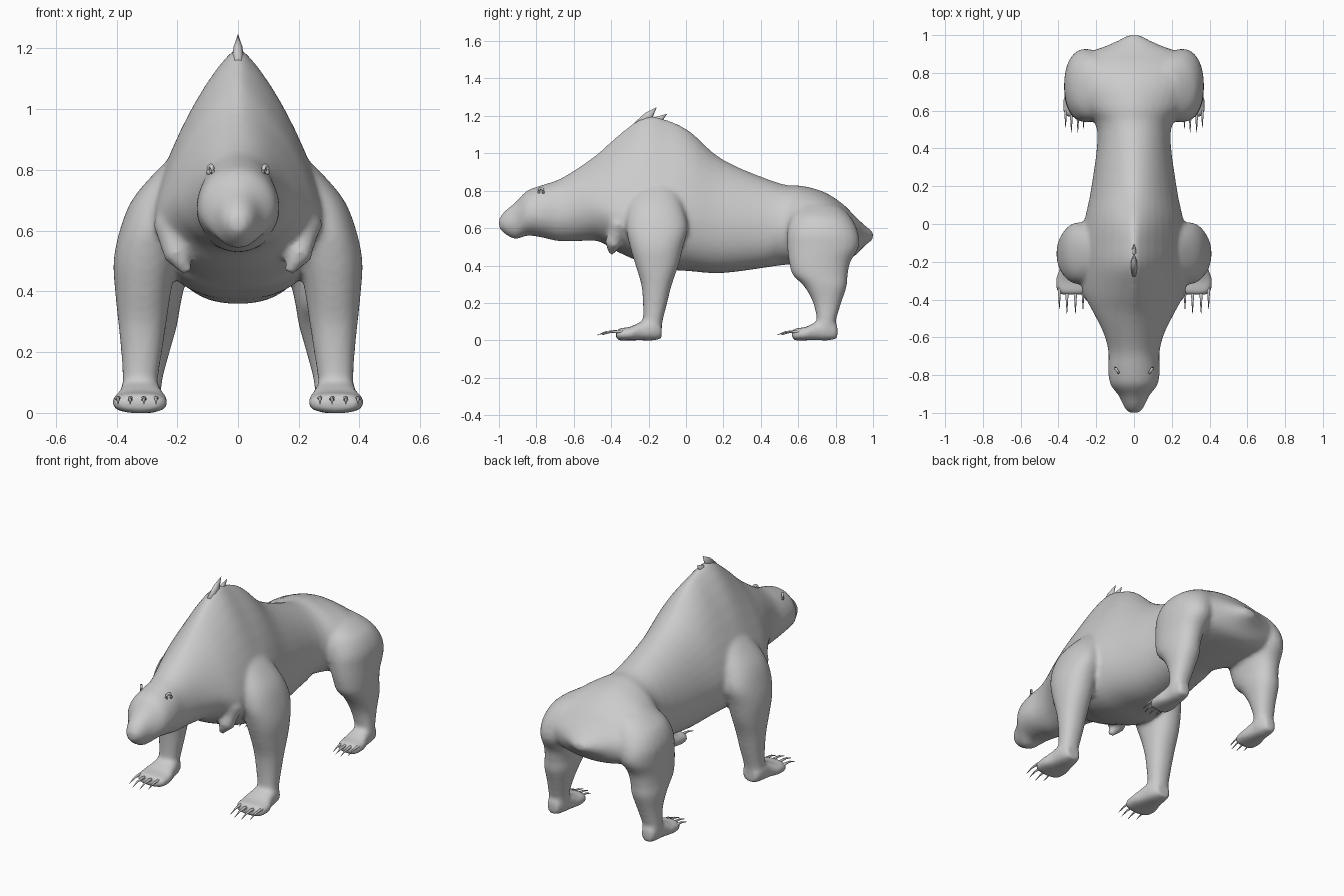
import bpy, bmesh, math
from mathutils import Vector

cube = bpy.data.objects.get("Cube")
if cube:
    bpy.data.objects.remove(cube, do_unlink=True)

fur = bpy.data.materials.new("grey_fur")
fur.use_nodes = True
fur.diffuse_color = (0.6, 0.6, 0.6, 1)
fur.node_tree.nodes["Principled BSDF"].inputs["Base Color"].default_value = (0.6, 0.6, 0.6, 1)


def dense(rows, steps=4):
    """Catmull-Rom interpolation of station rows."""
    out = []
    for i in range(len(rows) - 1):
        quad = list(zip(rows[max(i - 1, 0)], rows[i], rows[i + 1], rows[min(i + 2, len(rows) - 1)]))
        for k in range(steps):
            t = k / steps
            out.append([b + 0.5 * t * (c - a + t * (2*a - 5*b + 4*c - d + t * (3*(b - c) + d - a)))
                        for a, b, c, d in quad])
    return out + [list(rows[-1])]


def power(value, roundness):
    return math.copysign(abs(value) ** (2 / roundness), value)


def loft(bm, rings):
    """Skin closed rings and cap both ends."""
    loops = [[bm.verts.new(point) for point in ring] for ring in rings]
    count = len(loops[0])
    for near, far in zip(loops, loops[1:]):
        for i in range(count):
            j = (i + 1) % count
            bm.faces.new((near[i], near[j], far[j], far[i]))
    bm.faces.new(loops[0])
    bm.faces.new(loops[-1])


def angles(count):
    return [math.tau * (i + 0.5) / count for i in range(count)]


def trunk_ring(y, bottom, top, width, middle, top_roundness):
    """Cross-section with a peaked or round back and a fuller belly."""
    belly_roundness = 2.4 if -.25 < y < .45 else 2
    ring = []
    for angle in angles(40):
        across, up = math.cos(angle), math.sin(angle)
        if up > 0:
            roundness, height = top_roundness, top - middle
        else:
            roundness, height = belly_roundness, middle - bottom
        ring.append((width * power(across, roundness), y, middle + height * power(up, roundness)))
    return ring


def box_ring(u_min, u_max, v_min, v_max, place, roundness=2.2):
    """Rounded ring filling the given bounds."""
    ring = []
    for angle in angles(24):
        u = (u_min + u_max + (u_max - u_min) * power(math.cos(angle), roundness)) / 2
        v = (v_min + v_max + (v_max - v_min) * power(math.sin(angle), roundness)) / 2
        ring.append(place(u, v))
    return ring


def tube(bm, points, radii, sides=8, side=1):
    """Tapered tube through points."""
    path = [Vector((x * side, y, z)) for x, y, z in points]
    rings = []
    for i, point in enumerate(path):
        direction = path[min(i + 1, len(path) - 1)] - path[max(i - 1, 0)]
        turn = direction.to_track_quat('Z', 'Y')
        rings.append([point + turn @ Vector((math.cos(angle), math.sin(angle), 0)) * radii[i]
                      for angle in angles(sides)])
    loft(bm, rings)


def finish(bm, name, mirror=False):
    """Turn the mesh into a smooth, fur-coloured object."""
    bmesh.ops.recalc_face_normals(bm, faces=bm.faces)
    mesh = bpy.data.meshes.new(name)
    bm.to_mesh(mesh)
    bm.free()
    mesh.materials.append(fur)
    mesh.polygons.foreach_set("use_smooth", [True] * len(mesh.polygons))
    obj = bpy.data.objects.new(name, mesh)
    bpy.context.collection.objects.link(obj)
    if mirror:
        obj.modifiers.new("mirror", 'MIRROR')
    return obj


# Trunk, neck and head: y, bottom, top, half width, widest height, roundness of the back
trunk = [
    (-1, .6, .65, .025, .63, 2),
    (-.97, .57, .69, .052, .63, 2),
    (-.91, .54, .74, .08, .64, 2),
    (-.85, .56, .8, .125, .67, 2),
    (-.77, .55, .83, .137, .67, 2),
    (-.68, .53, .86, .135, .67, 2),
    (-.58, .53, .92, .16, .7, 1.8),
    (-.47, .53, 1, .215, .7, 1.5),
    (-.36, .47, 1.1, .27, .66, 1.35),
    (-.22, .41, 1.2, .285, .65, 1.3),
    (-.1, .38, 1.18, .285, .65, 1.3),
    (.02, .37, 1.12, .262, .64, 1.45),
    (.2, .36, .965, .225, .61, 1.7),
    (.5, .4, .84, .195, .6, 1.9),
    (.62, .41, .827, .29, .58, 1.7),
    (.74, .42, .793, .352, .57, 1.7),
    (.84, .43, .728, .335, .56, 1.8),
    (.9, .45, .667, .26, .56, 1.9),
    (.95, .5, .62, .13, .56, 2),
    (1, .54, .58, .03, .56, 2),
]
# Legs: z, then bounds in x and y
front_leg = [
    (.04, .27, .38, -.24, -.13), (.1, .265, .38, -.23, -.125),
    (.2, .25, .385, -.23, -.1), (.3, .235, .395, -.24, -.075),
    (.4, .22, .405, -.27, -.04), (.5, .2, .41, -.3, -.015),
    (.6, .19, .39, -.32, .01), (.7, .16, .35, -.31, -.01),
    (.79, .12, .275, -.28, -.04), (.86, .09, .2, -.24, -.08),
]
rear_leg = [
    (.04, .25, .36, .69, .79), (.1, .25, .36, .7, .8),
    (.2, .225, .36, .68, .83), (.29, .2, .37, .63, .86),
    (.35, .19, .37, .57, .865), (.42, .175, .37, .55, .88),
    (.5, .15, .37, .54, .925), (.58, .12, .365, .54, .92),
    (.66, .08, .325, .56, .88), (.72, .06, .24, .6, .82),
]
# Paw: y, then bounds in x and z
front_paw = [
    (-.375, .27, .38, .015, .045), (-.36, .24, .405, 0, .063),
    (-.3, .23, .416, 0, .072), (-.24, .245, .395, 0, .1),
    (-.17, .26, .385, 0, .12), (-.13, .28, .37, .01, .08),
]
REAR_SHIFT = .94


def rear_x(x):
    """The hind paws are narrower and nearer the middle."""
    return .305 + (x - .32) * .76


rear_paw = [(y + REAR_SHIFT, rear_x(inner), rear_x(outer), low, high)
            for y, inner, outer, low, high in front_paw]

bm = bmesh.new()
loft(bm, [trunk_ring(*row) for row in dense(trunk)])
for side in (1, -1):
    for leg in (front_leg, rear_leg):
        loft(bm, [box_ring(*row[1:], lambda u, v: (side * u, v, row[0])) for row in dense(leg)])
    for paw in (front_paw, rear_paw):
        loft(bm, [box_ring(*row[1:], lambda u, v: (side * u, row[0], v), 2.6) for row in dense(paw)])
    # Hanging fur on the chest
    tube(bm, [(.215, -.33, .76), (.225, -.36, .62), (.2, -.39, .52), (.165, -.4, .46)],
         [.02, .055, .045, .015], 12, side)
body = finish(bm, "body")
remesh = body.modifiers.new("blend", 'REMESH')
remesh.mode = 'VOXEL'
remesh.voxel_size = .012
remesh.use_smooth_shade = True
relax = body.modifiers.new("relax", 'SMOOTH')
relax.factor = .5
relax.iterations = 9

# Claws, four to a paw
claw_path = [(-.34, .04), (-.385, .048), (-.43, .044), (-.475, .028)]
for name, shift, place in (("front_claws", 0, lambda x: x), ("rear_claws", REAR_SHIFT + .02, rear_x)):
    bm = bmesh.new()
    for x, setback in ((.27, .02), (.31, 0), (.355, 0), (.395, .025)):
        tube(bm, [(place(x), y + setback + shift, z) for y, z in claw_path], [.01, .008, .005, .001])
    finish(bm, name, True)

# Ears, small open arcs
bm = bmesh.new()
arc = [math.radians(degrees) for degrees in range(-30, 211, 30)]
tube(bm, [(.09 + .008 * math.cos(angle), -.775 + .012 * math.cos(angle), .795 + .019 * math.sin(angle))
          for angle in arc], [.007] * len(arc))
finish(bm, "ears", True)

# Eyes, sunk into the brow
bm = bmesh.new()
bmesh.ops.create_uvsphere(bm, u_segments=12, v_segments=8, radius=.01)
bmesh.ops.translate(bm, verts=bm.verts, vec=(.062, -.874, .738))
finish(bm, "eyes", True)

# Hair spikes on top of the hump
bm = bmesh.new()
tube(bm, [(0, -.25, 1.14), (0, -.2, 1.2), (0, -.157, 1.246)], [.038, .026, .001])
tube(bm, [(0, -.19, 1.13), (0, -.145, 1.18), (0, -.103, 1.21)], [.038, .022, .001])
bmesh.ops.scale(bm, verts=bm.verts, vec=(.6, 1, 1))
finish(bm, "hump_spikes")
